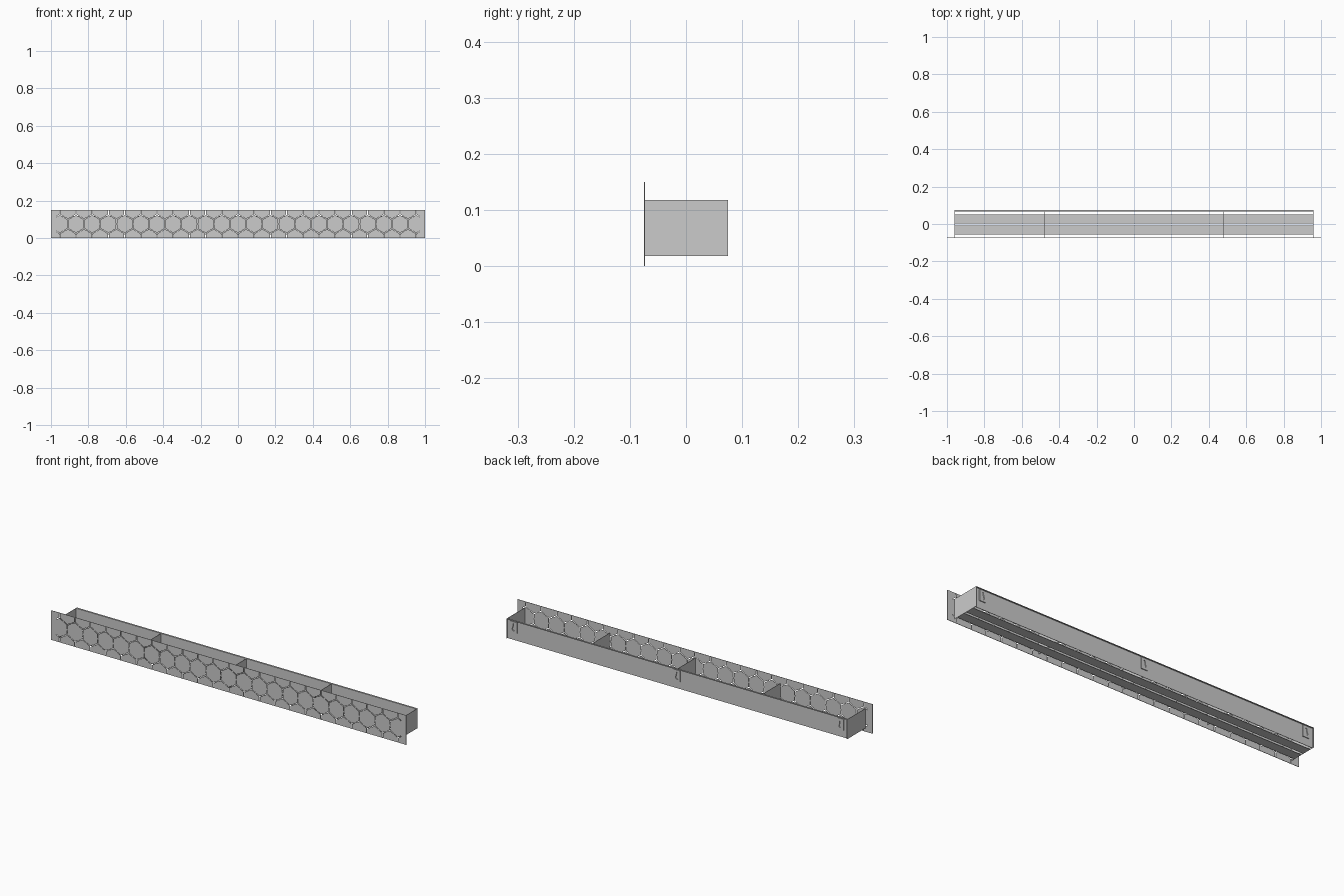
import bpy
from math import sin, cos, pi, sqrt

if "Cube" in bpy.data.objects:
    bpy.data.objects.remove(bpy.data.objects["Cube"])

T = 0.002                      # sheet thickness
Z0, Z1 = 0.018, 0.118          # box bottom and top
R = 0.05                       # hexagon radius
PITCH = R * sqrt(3)


def box(name, x, y, z):
    """Box from (min, max) pairs on each axis."""
    v = [(a, b, c) for a in x for b in y for c in z]
    f = [(0, 1, 3, 2), (4, 6, 7, 5), (0, 4, 5, 1),
         (2, 3, 7, 6), (0, 2, 6, 4), (1, 5, 7, 3)]
    me = bpy.data.meshes.new(name)
    me.from_pydata(v, [], f)
    ob = bpy.data.objects.new(name, me)
    bpy.context.collection.objects.link(ob)
    return ob


def sheet(name, loops, y0, y1):
    """Upright plate; first loop is the outline, the rest are holes (x, z)."""
    cu = bpy.data.curves.new(name, 'CURVE')
    cu.dimensions = '2D'
    cu.fill_mode = 'BOTH'
    cu.extrude = (y1 - y0) / 2
    for pts in loops:
        sp = cu.splines.new('POLY')
        sp.points.add(len(pts) - 1)
        for p, (x, z) in zip(sp.points, pts):
            p.co = (x, z, 0, 1)
        sp.use_cyclic_u = True
        sp.use_smooth = False
    ob = bpy.data.objects.new(name, cu)
    bpy.context.collection.objects.link(ob)
    ob.location.y = (y0 + y1) / 2
    ob.rotation_euler.x = pi / 2
    bpy.ops.object.select_all(action='DESELECT')
    ob.select_set(True)
    bpy.context.view_layer.objects.active = ob
    bpy.ops.object.convert(target='MESH')
    return ob


def rect(x0, x1, z0, z1):
    return [(x0, z0), (x1, z0), (x1, z1), (x0, z1)]


def y_slit(cx, cz, up, arm=0.021, w=0.002):
    """Three-armed slit around one hexagon corner."""
    pts = []
    for k in range(3):
        a = pi / 2 * up + k * 2 * pi / 3
        for s in (-1, 1):
            pts.append((cx + arm * cos(a) - s * w * sin(a),
                        cz + arm * sin(a) + s * w * cos(a)))
        b = a + pi / 3
        pts.append((cx + 2 * w / sqrt(3) * cos(b), cz + 2 * w / sqrt(3) * sin(b)))
    return pts


# Front panel with honeycomb slits
loops = [rect(-1, 1, 0, 0.15)]
for i in range(-11, 12):
    for s in (-1, 1):
        loops.append(y_slit(i * PITCH, 0.075 + s * R, s))
        if i < 11:
            loops.append(y_slit((i + 0.5) * PITCH, 0.075 + s * R / 2, -s))
sheet("front_panel", loops, -0.075, -0.075 + T)

# Back wall with its outward top lip
box("back_wall", (-0.96, 0.96), (0.066, 0.066 + T), (Z0, Z1))
box("back_top_lip", (-0.96, 0.96), (0.066, 0.075), (Z1 - T, Z1))

# End walls
for side, s in (("left", -1), ("right", 1)):
    xs = sorted((s * 0.96, s * (0.96 - T)))
    box(side + "_end_wall", xs, (-0.073, 0.075), (Z0, Z1))

# Dividers
for i in (-1, 0, 1):
    box(f"divider_{i + 2}", (i * 0.48 - T / 2, i * 0.48 + T / 2),
        (-0.073, 0.066), (Z0 + T, Z1))

# Floor slats with open gaps between them
box("front_floor_slat", (-0.96, 0.96), (-0.056, -0.008), (Z0, Z0 + T))
box("rear_floor_slat", (-0.96, 0.96), (0.004, 0.052), (Z0, Z0 + T))

# Hangers with teardrop holes
for i in (-1, 0, 1):
    cx = i * 0.92
    hole = [(cx - 0.003, 0.102), (cx + 0.003, 0.102)]
    hole += [(cx + 0.009 * cos(a), 0.074 + 0.009 * sin(a))
             for a in [pi / 4 - k * pi / 8 for k in range(13)]]
    sheet(f"hanger_{i + 2}", [rect(cx - 0.018, cx + 0.018, 0.056, 0.112), hole],
          0.068, 0.072)
